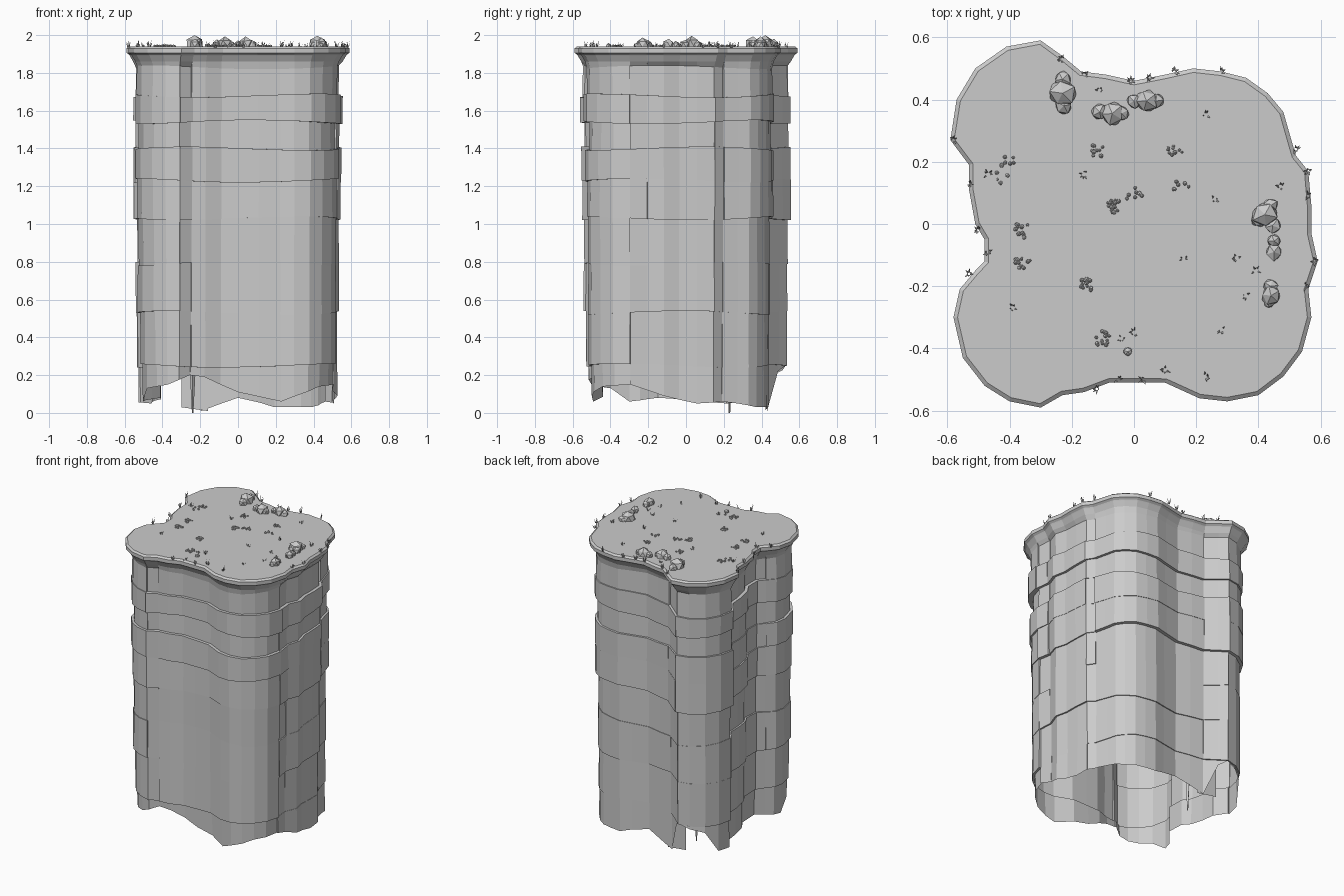
import bpy, bmesh, math, random
from mathutils import Vector, Matrix

cube = bpy.data.objects.get("Cube")
if cube:
    bpy.data.objects.remove(cube, do_unlink=True)
random.seed(4)

# One plain stone colour for everything
GREY = (0.6, 0.6, 0.6, 1)
stone = bpy.data.materials.new("stone_grey")
stone.use_nodes = True
stone.diffuse_color = GREY
stone.node_tree.nodes["Principled BSDF"].inputs["Base Color"].default_value = GREY

TOP = 1.94

# Lobed plan of the plateau rim, clockwise, in hundredths
PLAN = [(-30, 59), (-23, 54), (-17, 49), (-9, 48), (0, 46), (10, 48), (19, 50), (28, 49),
        (36, 47), (43, 42), (48, 36), (50, 29), (52, 22), (56, 17), (57, 6), (57, -3),
        (59, -12), (56, -21), (57, -30), (54, -41), (48, -49), (40, -55), (30, -57),
        (21, -56), (10, -51), (0, -51), (-8, -51), (-16, -54), (-23, -55), (-30, -59),
        (-40, -57), (-48, -52), (-55, -43), (-58, -30), (-56, -21), (-51, -15),
        (-48, -12), (-48, -5), (-51, 0), (-53, 11), (-53, 19), (-59, 27), (-57, 40),
        (-51, 50), (-41, 57)]
plan = [Vector((x, y)) / 100 for x, y in PLAN]
count = len(plan)

# Ragged lower edge: plan index and height
HEM = [(0, .25), (1, .22), (2, .01), (4, .08), (6, .03), (9, .03), (12, .06), (14, .05),
       (16, .09), (18, .15), (20, .14), (23, .06), (25, .11), (27, .19), (28, .2),
       (30, .15), (32, .13), (33, .06), (36, .08), (40, .05), (42, .06), (43, .2), (45, .25)]

# Vertical seams where rock blocks step in and out
SEAMS = [0, 2, 12, 13, 17, 18, 28, 29, 35, 41]


def finish(name, bm):
    mesh = bpy.data.meshes.new(name)
    bm.to_mesh(mesh)
    bm.free()
    mesh.materials.append(stone)
    obj = bpy.data.objects.new(name, mesh)
    bpy.context.collection.objects.link(obj)
    return obj


def outward(i):
    along = (plan[(i + 1) % count] - plan[i]).normalized() + (plan[i] - plan[i - 1]).normalized()
    return Vector((-along.y, along.x)).normalized()


def hem_height(i):
    for (a, low), (b, high) in zip(HEM, HEM[1:]):
        if a <= i <= b:
            return low + (high - low) * (i - a) / (b - a)


def point(i, inset, z):
    p = plan[i] - outward(i) * inset
    return (p.x, p.y, z)


# Seam points appear twice, once for each neighbouring block
entries = []
for s, start in enumerate(SEAMS):
    end = SEAMS[s + 1] if s + 1 < len(SEAMS) else count
    entries += [(i % count, s) for i in range(start, end + 1)]


def add_ring(bm, insets, heights):
    return [bm.verts.new(point(i, insets[s], heights[i])) for i, s in entries]


def bridge(bm, low, high):
    for k in range(len(low)):
        n = (k + 1) % len(low)
        bm.faces.new((low[k], high[k], high[n], low[n]))


# Cliff wall: stacked strata as (upper height, inset from the rim)
STRATA = [(.25, .07), (.53, .06), (.79, .056), (1.03, .056), (1.23, .042),
          (1.40, .042), (1.54, .054), (1.68, .032), (1.83, .05)]
bm = bmesh.new()
ring = None
heights = [hem_height(i) for i in range(count)]
for level, (z, base) in enumerate(STRATA):
    insets = [base + random.uniform(-.007, .007) for _ in SEAMS]
    foot = add_ring(bm, [v + random.uniform(-.003, .003) for v in insets], heights)
    if ring:
        bridge(bm, ring, foot)
    heights = [z + .01 * math.sin(i * math.tau * 3 / count + level * 1.7) for i in range(count)]
    ring = add_ring(bm, insets, heights)
    bridge(bm, foot, ring)

# Flared neck and bevelled rim, closed by the flat plateau
for inset, z in ((.036, 1.86), (.018, 1.89), (.014, 1.896), (0, 1.906), (0, 1.93), (.013, TOP)):
    new = add_ring(bm, [inset] * len(SEAMS), [z] * count)
    bridge(bm, ring, new)
    ring = new
bmesh.ops.remove_doubles(bm, verts=bm.verts, dist=.0002)
rim = [e for e in bm.edges if e.is_boundary and min(v.co.z for v in e.verts) > 1.9]
bmesh.ops.contextual_create(bm, geom=rim)
bmesh.ops.recalc_face_normals(bm, faces=bm.faces)
finish("cliff_pillar", bm)

# Back wall panel that runs on behind the overhanging corner
bm = bmesh.new()
panel = [(-.3, .43, .03), (-.16, .42, .01), (-.16, .42, .3), (-.3, .43, .3)]
bm.faces.new([bm.verts.new(p) for p in panel])
finish("inner_back_panel", bm)

# Thin shard hanging under the open base
bm = bmesh.new()
bmesh.ops.create_cone(bm, segments=4, radius1=.004, radius2=.015, depth=.22,
                      matrix=Matrix.Translation((-.24, .23, .11)))
finish("hanging_shard", bm)


def add_stone(bm, x, y, size, lift, rough):
    spin = Matrix.Rotation(random.uniform(0, math.tau), 4, "Z")
    made = bmesh.ops.create_icosphere(bm, subdivisions=1, radius=size)["verts"]
    for v in made:
        v.co *= random.uniform(1 - rough, 1 + rough)
        v.co.z = min(v.co.z, size)
        v.co = spin @ v.co + Vector((x, y, TOP + lift))


# Boulder groups: x, y and radius in hundredths
BOULDERS = [
    [(-23, 42, 4.5), (-23, 46.5, 3), (-22.5, 38, 3)],
    [(-7, 35.5, 4), (-11, 36, 2.8), (-4, 35.5, 2.5)],
    [(4, 39.5, 4), (0, 39.5, 2.5), (7, 39.5, 2.6)],
    [(42, 3, 4.2), (40, 1.5, 2.6), (44.5, -.5, 2.6), (44, 6, 2.5)],
    [(45, -9, 3), (45, -5.5, 2.2)],
    [(44, -23, 3.5), (44, -20, 2.5), (43.5, -25, 2)],
]
for group in BOULDERS:
    bm = bmesh.new()
    for x, y, r in group:
        add_stone(bm, x / 100, y / 100, r / 100, r / 300, .15)
    finish("boulder_group", bm)

# Pebble patches: x, y and number of pebbles
PEBBLES = [(-41, 20, 6), (-12, 23, 9), (13, 23, 9), (-43, 15, 5), (-6, 6, 16), (0, 9, 7),
           (-36, -2, 13), (-36, -12, 10), (-15, -20, 13), (-10, -37, 15), (15, 12, 5)]
bm = bmesh.new()
for x, y, number in PEBBLES:
    for _ in range(number):
        turn, reach = random.uniform(0, math.tau), .026 * math.sqrt(random.random())
        add_stone(bm, x / 100 + reach * math.cos(turn), y / 100 + reach * math.sin(turn),
                  random.uniform(.005, .008), .003, .1)
add_stone(bm, -.02, -.41, .015, .004, .1)
finish("pebbles", bm)

# Grass tufts on the rim and scattered over the plateau, in hundredths
TUFTS = [(-23, 53), (-16, 48), (-1, 46), (5, 47), (13, 49), (28, 49), (-58, 27), (-53, 13),
         (-50, -2), (-53, -16), (-47, -9), (52, 24), (56, 17), (56, 9), (58, -12), (55, -20),
         (-12, -53), (-5, -50), (3, -50), (10, -47), (23, -49), (-39, -27), (28, -34),
         (16, -11), (33, -11), (39, -15), (36, -23), (26, 8), (-16, 16), (-11, 43),
         (23, 35), (47, 12), (-47, 16), (0, -35), (-4, -37)]
bm = bmesh.new()
for x, y in TUFTS:
    edge = max(abs(x), abs(y)) > 45
    for _ in range(8 if edge else 6):
        turn = random.uniform(0, math.tau)
        lean = Vector((math.cos(turn), math.sin(turn), 0))
        side = Vector((-lean.y, lean.x, 0)) * .004
        root = Vector((x / 100, y / 100, TOP - .008)) + lean * .004
        tip = root + lean * random.uniform(.004, .016)
        tip.z += random.uniform(.02, .042 if edge else .032)
        bm.faces.new([bm.verts.new(p) for p in (root - side, root + side, tip)])
finish("grass_tufts", bm)
